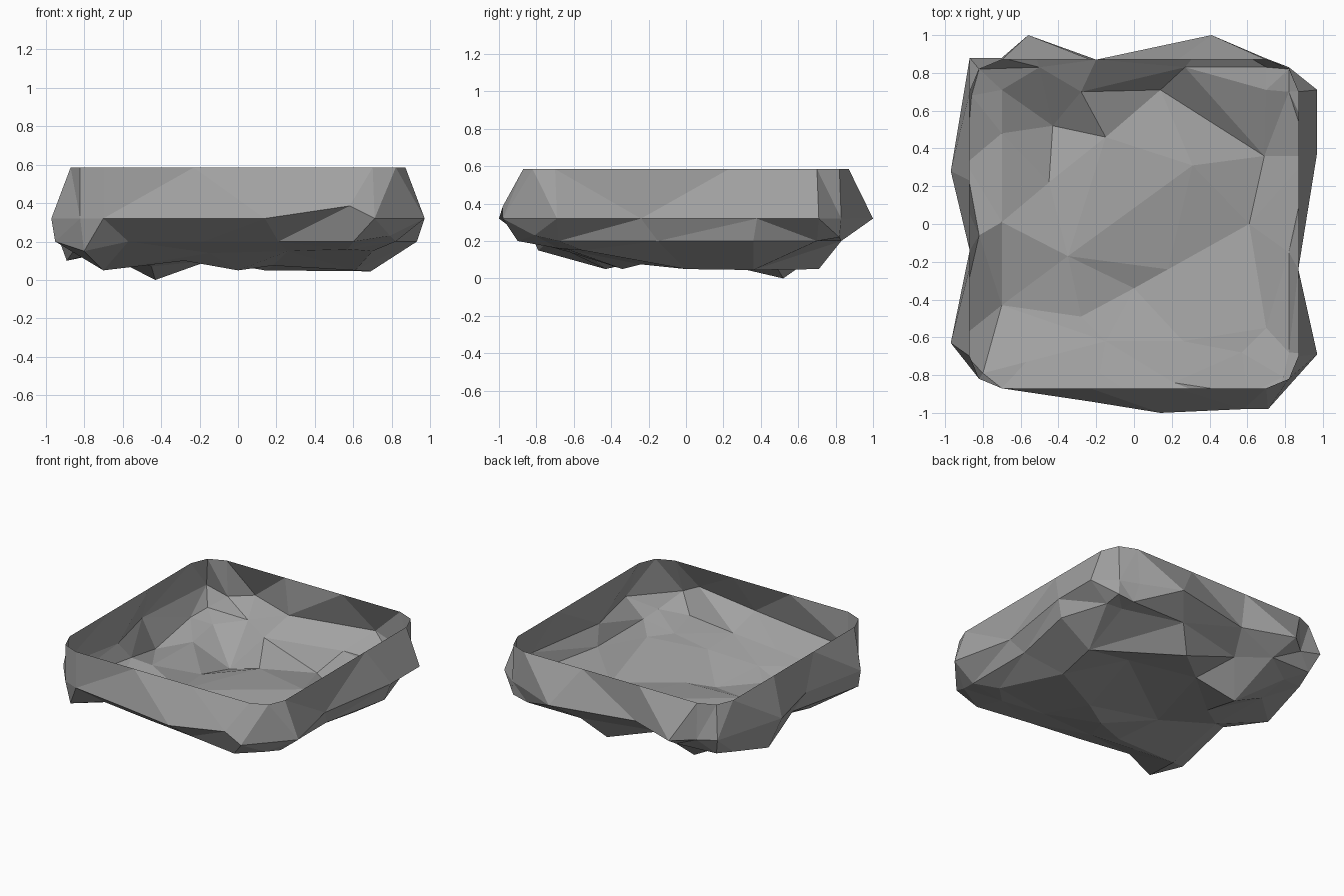
import bpy
import bmesh
from mathutils import Vector
from mathutils.geometry import delaunay_2d_cdt

default_cube = bpy.data.objects.get("Cube")
if default_cube:
    bpy.data.objects.remove(default_cube, do_unlink=True)


def make_material(name, colour):
    material = bpy.data.materials.new(name)
    material.use_nodes = True
    material.diffuse_color = colour
    material.node_tree.nodes["Principled BSDF"].inputs["Base Color"].default_value = colour
    return material


def rounded_square(height):
    """Ring of points with clipped corners, starting at the front right."""
    side = [(-.7, -.87), (-.23, -.87), (.23, -.87), (.7, -.87), (.82, -.82)]
    ring = []
    for quarter in range(4):
        ring += [Vector((x, y, height)) for x, y in side]
        side = [(-y, x) for x, y in side]
    return ring


def chiselled_ring(height, moves):
    """Rounded square whose listed corners are moved to give a rough stone outline."""
    ring = rounded_square(height)
    for index, place in moves.items():
        ring[index] = Vector((*place, height)) if len(place) == 2 else Vector(place)
    return ring


def bridge(bm, lower, upper):
    count = len(lower)
    for i in range(count):
        j = (i + 1) % count
        bm.faces.new((lower[i], lower[j], upper[j], upper[i]))


# Wall outlines: level rim, bulging belt, narrower foot
rim = rounded_square(.585)
belt = chiselled_ring(.32, {
    1: (-.23, -.94), 2: (.14, -1), 3: (.58, -.98, .385), 4: (.71, -.98),
    5: (.97, -.69), 6: (.87, -.24), 7: (.97, .38), 8: (.97, .71),
    9: (.82, .83), 10: (.69, .88), 11: (.41, 1), 12: (-.2, .87),
    13: (-.56, 1), 14: (-.7, .88), 15: (-.87, .88, .36), 16: (-.97, .28),
    17: (-.87, -.14), 18: (-.97, -.63),
})
foot = chiselled_ring(.2, {
    0: (-.57, -.73), 1: (-.18, -.79), 2: (.21, -.84), 3: (.6, -.9),
    4: (.79, -.81, .23), 5: (.82, -.68), 6: (.82, -.15), 7: (.93, .36),
    8: (.82, .7), 9: (.82, .82, .22), 10: (.7, .83), 11: (.27, .83),
    12: (-.28, .7), 13: (-.5, .83, .22), 14: (-.82, .82, .23),
    15: (-.86, .68), 16: (-.89, .32, .1), 17: (-.82, -.06),
    18: (-.95, -.63), 19: (-.8, -.79, .15),
})

# Uneven stone floor: hollows and humps
floor = [Vector(p) for p in (
    (-.7, .71, .18), (-.43, .52, 0), (-.15, .46, .1), (.14, .71, .05),
    (.69, .36, .045), (.61, 0, .05), (.7, -.55, .15), (.57, -.68, .16),
    (.26, -.62, .15), (-.15, -.62, .14), (-.7, -.43, .05), (-.28, -.49, .1),
    (0, -.34, .05), (-.35, -.17, .13), (-.7, .01, .15), (-.45, .22, .07),
    (-.7, .48, .14), (.31, .31, .13), (.7, .71, .2), (.18, -.24, .075),
)]
# Creases run through these floor points
creases = [(0, 1, 2), (3, 4, 5, 6), (9, 10, 11, 12, 13, 14, 15, 16),
           (9, 11), (2, 17), (13, 17, 4), (17, 19), (12, 19, 5, 8),
           (14, 16, 1)]

bm = bmesh.new()
foot_verts, belt_verts, rim_verts, floor_verts = (
    [bm.verts.new(p) for p in points] for points in (foot, belt, rim, floor))
bridge(bm, foot_verts, belt_verts)
bridge(bm, belt_verts, rim_verts)

# Fill the foot outline with triangles through the floor points
base_verts = foot_verts + floor_verts
count = len(foot)
edges = [(i, (i + 1) % count) for i in range(count)]
for crease in creases:
    edges += [(count + a, count + b) for a, b in zip(crease, crease[1:])]
flat_points = [v.co.xy for v in base_verts]
_, _, triangles, origins, _, _ = delaunay_2d_cdt(flat_points, edges, [], 1, 1e-5)
for triangle in triangles:
    bm.faces.new([base_verts[origins[i][0]] for i in triangle])

bmesh.ops.triangulate(bm, faces=bm.faces[:])
bmesh.ops.recalc_face_normals(bm, faces=bm.faces[:])
for face in bm.faces:
    face.smooth = False

mesh = bpy.data.meshes.new("stone_basin")
bm.to_mesh(mesh)
bm.free()
mesh.materials.append(make_material("stone grey", (.36, .36, .36, 1)))
basin = bpy.data.objects.new("stone_basin", mesh)
bpy.context.collection.objects.link(basin)
